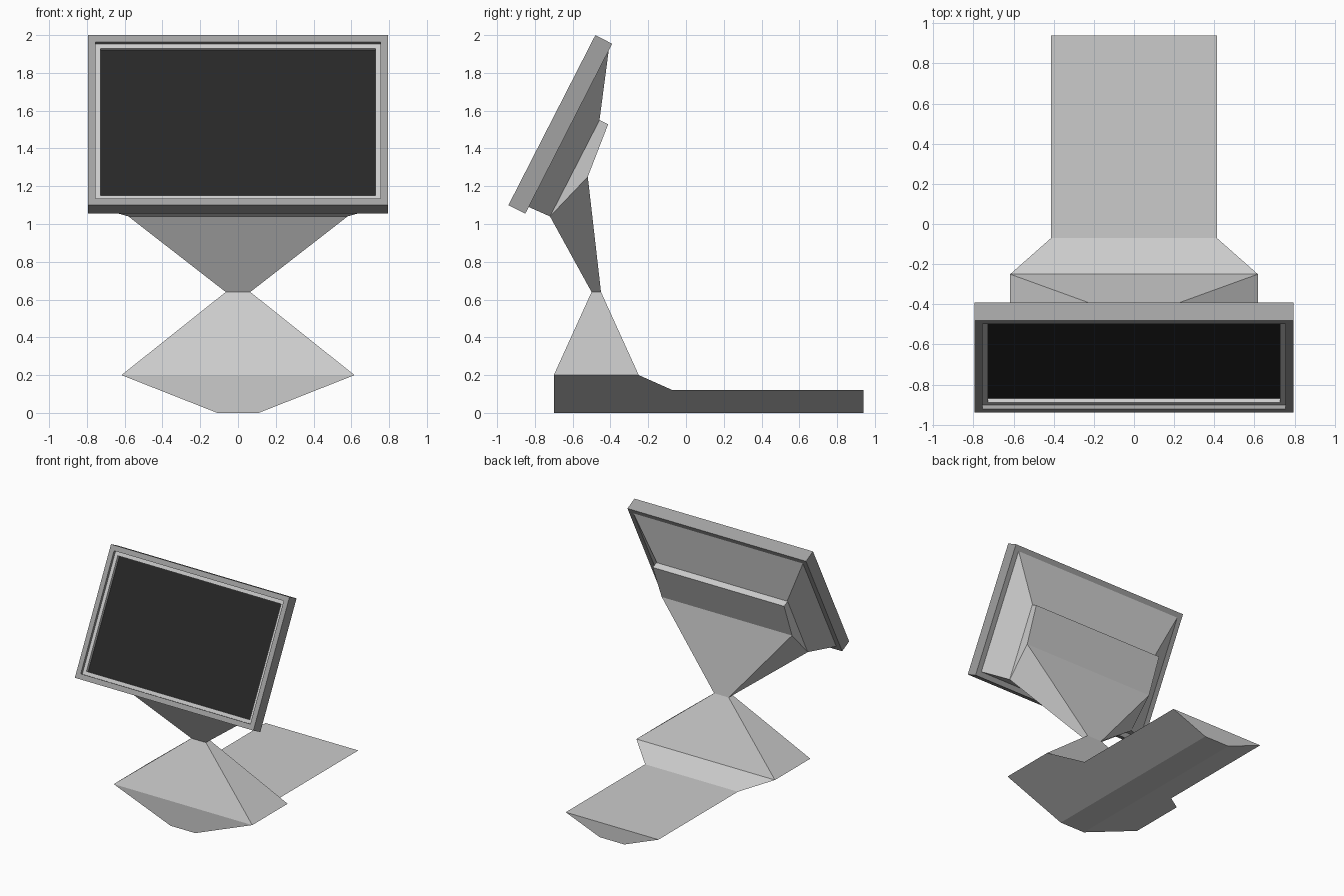
import bpy
import bmesh

if "Cube" in bpy.data.objects:
    bpy.data.objects.remove(bpy.data.objects["Cube"])


def material(name, v):
    m = bpy.data.materials.new(name)
    m.diffuse_color = (v, v, v, 1)
    m.use_nodes = True
    m.node_tree.nodes["Principled BSDF"].inputs["Base Color"].default_value = m.diffuse_color
    return m


def loft(name, rings, start=True, end=True, mat=None):
    """Skin a list of equal-length rings; rings run counter-clockwise seen from the last one."""
    bm = bmesh.new()
    vs = [[bm.verts.new(p) for p in ring] for ring in rings]
    n = len(rings[0])
    for a, b in zip(vs, vs[1:]):
        for i in range(n):
            j = (i + 1) % n
            bm.faces.new((a[i], a[j], b[j], b[i]))
    if start:
        bm.faces.new(vs[0][::-1])
    if end:
        bm.faces.new(vs[-1])
    me = bpy.data.meshes.new(name)
    bm.to_mesh(me)
    bm.free()
    if mat:
        me.materials.append(mat)
    ob = bpy.data.objects.new(name, me)
    bpy.context.collection.objects.link(ob)
    return ob


def quad(x, low, high):
    """Left-right symmetric ring from two (y, z) points."""
    return [(-x, *low), (x, *low), (x, *high), (-x, *high)]


# Tilted screen plane: t runs up the front, d goes back into the housing
def tilted(inset, d):
    def at(t):
        return (-0.94 + 0.455 * t + 0.89 * d, 1.10 + 0.89 * t - 0.455 * d)
    return quad(0.795 - inset, at(inset), at(1.011 - inset))


dark_grey = material("dark_grey", 0.36)
black = material("black", 0.02)

# Base foot: wedge-shaped section that steps down towards the back
def foot(y, x, z):
    return [(-0.11, y, 0), (0.11, y, 0), (x, y, z), (-x, y, z)]

loft("base_foot", [foot(0.94, 0.413, 0.12), foot(-0.07, 0.413, 0.12),
                   foot(-0.25, 0.617, 0.20), foot(-0.70, 0.617, 0.20)])

# Stand: pyramid, narrow waist, flaring neck and rear block
loft("stand", [quad(0.617, (-0.70, 0.20), (-0.25, 0.20)),
               quad(0.065, (-0.50, 0.64), (-0.45, 0.64)),
               quad(0.58, (-0.72, 1.04), (-0.52, 1.25)),
               quad(0.585, (-0.458, 1.55), (-0.412, 1.528))], start=False)

# Tapered rear housing
loft("rear_housing", [quad(0.58, (-0.72, 1.04), (-0.458, 1.55)), tilted(0.04, 0.10)],
     start=False, end=False)

# Outer frame with recessed front
loft("screen_frame", [tilted(0, 0.10), tilted(0, 0), tilted(0.04, 0), tilted(0.04, 0.022)],
     end=False, mat=dark_grey)

# Light inner bezel
loft("screen_bezel", [tilted(0.04, 0.022), tilted(0.068, 0.022), tilted(0.068, 0.046)],
     start=False, end=False)

# Screen panel
loft("screen_panel", [tilted(0.068, 0.046)], start=False, mat=black)
